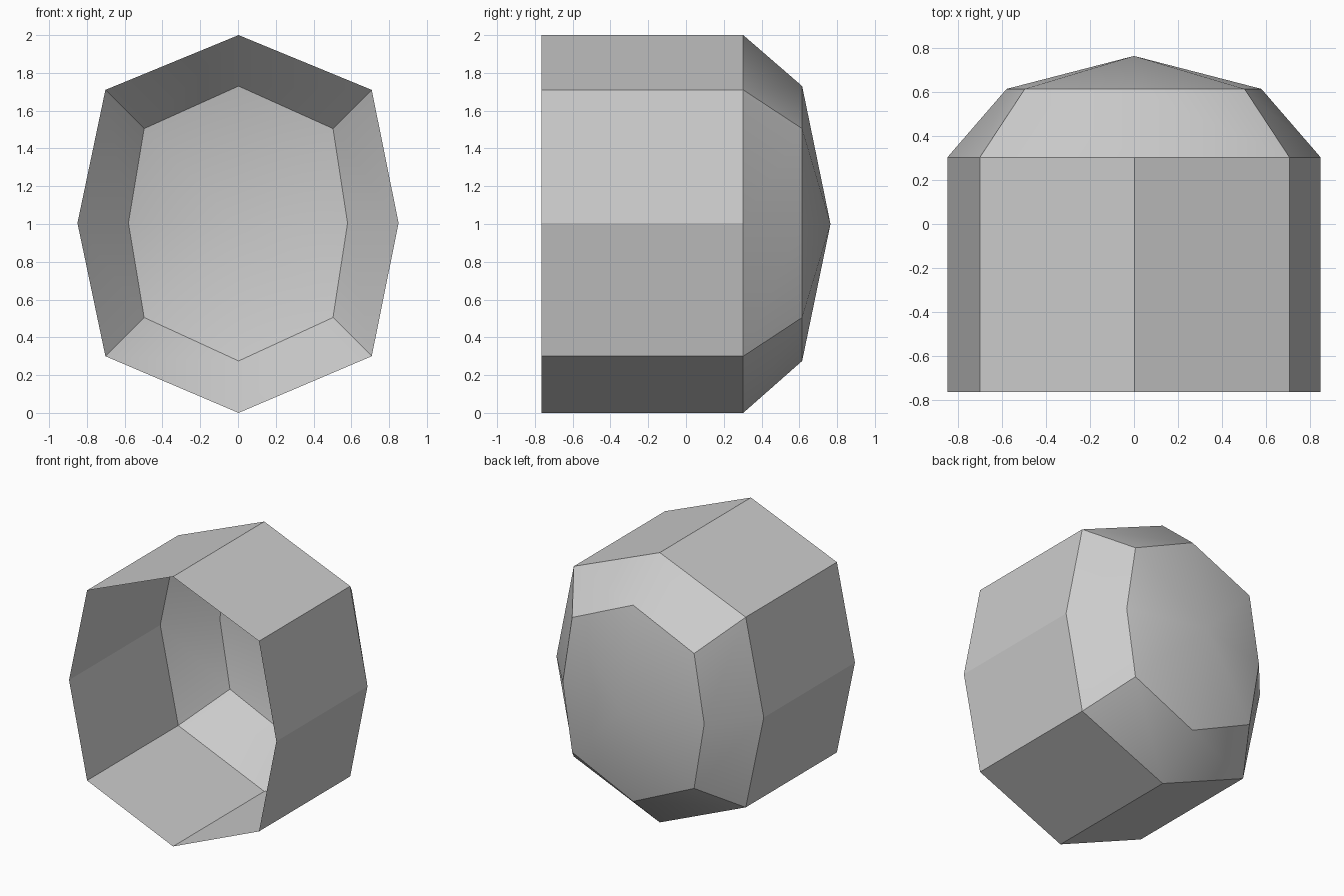
import bpy
import bmesh

cube = bpy.data.objects.get("Cube")
if cube:
    bpy.data.objects.remove(cube, do_unlink=True)

grey = bpy.data.materials.new("light grey")
grey.use_nodes = True
colour = (0.6, 0.6, 0.6, 1)
grey.diffuse_color = colour
grey.node_tree.nodes["Principled BSDF"].inputs["Base Color"].default_value = colour

CENTRE_X, CENTRE_Z = 0.003, 1.005


def octagon(bm, y, side, corner_x, corner_z, low, high):
    """Ring of eight points, counter-clockwise from the left side."""
    points = [(side, CENTRE_Z), (CENTRE_X + corner_x, CENTRE_Z + corner_z),
              (CENTRE_X, high), (CENTRE_X - corner_x, CENTRE_Z + corner_z),
              (-side, CENTRE_Z), (CENTRE_X - corner_x, CENTRE_Z - corner_z),
              (CENTRE_X, low), (CENTRE_X + corner_x, CENTRE_Z - corner_z)]
    return [bm.verts.new((x, y, z)) for x, z in points]


bm = bmesh.new()
mouth = octagon(bm, -0.765, 0.85, 0.705, 0.705, 0, 2)
shoulder = octagon(bm, 0.303, 0.85, 0.705, 0.705, 0, 2)
rim = octagon(bm, 0.615, 0.58, 0.5, 0.5, 0.275, 1.73)
apex = bm.verts.new((0, 0.765, 1))

for i in range(8):
    j = (i + 1) % 8
    # Flat tube wall, open at the front
    bm.faces.new((mouth[i], mouth[j], shoulder[j], shoulder[i]))
    # Tapered band and shallow pointed cap, both smooth
    bm.faces.new((shoulder[i], shoulder[j], rim[j], rim[i])).smooth = True
    bm.faces.new((rim[i], rim[j], apex)).smooth = True

# Creases around the band and at its four corners
for i in range(8):
    j = (i + 1) % 8
    creases = [(shoulder[i], shoulder[j]), (rim[i], rim[j])]
    if i % 2:
        creases.append((shoulder[i], rim[i]))
    for pair in creases:
        bm.edges.get(pair).smooth = False

bmesh.ops.recalc_face_normals(bm, faces=bm.faces)
mesh = bpy.data.meshes.new("open_shell")
bm.to_mesh(mesh)
bm.free()
mesh.materials.append(grey)
bpy.context.collection.objects.link(bpy.data.objects.new("open_shell", mesh))
